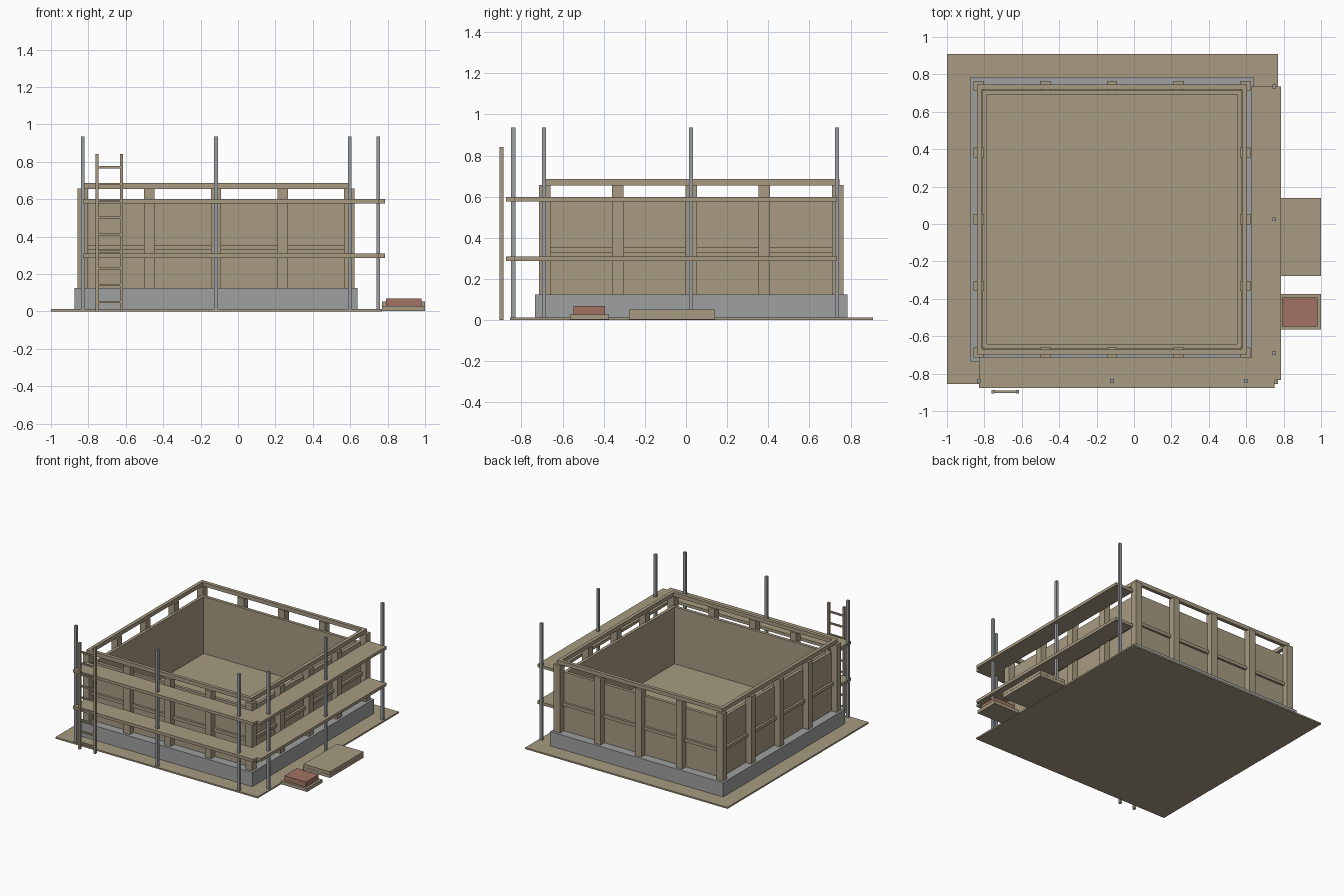
import bpy
import bmesh
from mathutils import Vector

if "Cube" in bpy.data.objects:
    bpy.data.objects.remove(bpy.data.objects["Cube"])


def material(name, rgb):
    m = bpy.data.materials.new(name)
    m.use_nodes = True
    m.diffuse_color = (*rgb, 1)
    m.node_tree.nodes["Principled BSDF"].inputs["Base Color"].default_value = (*rgb, 1)
    return m


WOOD = material("raw timber", (0.39, 0.33, 0.225))
CONCRETE = material("concrete grey", (0.345, 0.355, 0.35))
STEEL = material("steel grey", (0.33, 0.35, 0.36))
BRICK = material("brick red", (0.36, 0.17, 0.125))


def boxes(name, mat, *spans):
    """One object made of boxes, each given as (x0, x1, y0, y1, z0, z1)."""
    bm = bmesh.new()
    for x0, x1, y0, y1, z0, z1 in spans:
        low, high = Vector((x0, y0, z0)), Vector((x1, y1, z1))
        for v in bmesh.ops.create_cube(bm, size=1)["verts"]:
            v.co = (low + high) / 2 + v.co * (high - low)
    mesh = bpy.data.meshes.new(name)
    bm.to_mesh(mesh)
    bm.free()
    mesh.materials.append(mat)
    obj = bpy.data.objects.new(name, mesh)
    bpy.context.collection.objects.link(obj)
    return obj


# Centre of the house, half size of the post grid
CX, CY, H = -0.1175, 0.025, 0.7125


def ring(name, mat, outer, inner, z0, z1):
    """Four boxes around the house centre forming a square frame."""
    spans = []
    for s in (-1, 1):
        a, b = sorted((s * inner, s * outer))
        spans.append((CX - outer, CX + outer, CY + a, CY + b, z0, z1))
        spans.append((CX + a, CX + b, CY - inner, CY + inner, z0, z1))
    return boxes(name, mat, *spans)


# Ground pad, foundation and floor
boxes("ground_pad", WOOD, (-1, 0.77, -0.855, 0.91, 0, 0.012))
boxes("foundation", CONCRETE, (-0.875, 0.64, -0.735, 0.785, 0.005, 0.125))
boxes("floor", WOOD, (CX - 0.68, CX + 0.68, CY - 0.68, CY + 0.68, 0.1, 0.14))

# Walls with a mid-height wale and a top rail
ring("wall_panels", WOOD, 0.692, 0.6675, 0.12, 0.59)
ring("mid_rail", WOOD, 0.71, 0.69, 0.33, 0.355)
ring("top_rail", WOOD, 0.722, 0.695, 0.655, 0.686)

# Posts on the perimeter of a five by five grid
posts = []
for i in range(-2, 3):
    for j in range(-2, 3):
        if 2 in (abs(i), abs(j)):
            x, y = CX + i * H / 2, CY + j * H / 2
            w = 0.0275
            posts.append((x - w, x + w, y - w, y + w, 0.12, 0.656))
boxes("wall_posts", WOOD, *posts)

# Scaffold decks on the front and left sides
for level, z in (("lower", 0.287), ("upper", 0.577)):
    boxes(level + "_front_deck", WOOD, (-0.83, 0.75, -0.876, -0.715, z, z + 0.023))
    boxes(level + "_side_deck", WOOD, (0.627, 0.786, -0.835, 0.735, z, z + 0.023))

# Scaffold poles
r = 0.01
spots = [(x, -0.84) for x in (-0.83, CX, 0.5975)]
spots += [(0.75, y) for y in (-0.69, 0.025, 0.735)]
boxes("scaffold_poles", STEEL,
      *[(x - r, x + r, y - r, y + r, 0.006, 0.936) for x, y in spots])

# Ladder
boxes("ladder_rails", WOOD,
      *[(x - 0.008, x + 0.008, -0.907, -0.888, 0, 0.842) for x in (-0.755, -0.622)])
boxes("ladder_rungs", WOOD,
      *[(-0.755, -0.622, -0.904, -0.891, z, z + 0.012)
        for z in (0.045 + 0.09 * k for k in range(9))])

# Lumber stack and brick pallet
boxes("lumber_stack", WOOD,
      *[(0.77, 1, -0.278, 0.14, z, z + 0.024) for z in (0.003, 0.028)])
boxes("brick_pallet", WOOD, (0.77, 1, -0.565, -0.375, 0.002, 0.028))
boxes("brick_stack", BRICK, (0.79, 0.98, -0.548, -0.394, 0.028, 0.068))
